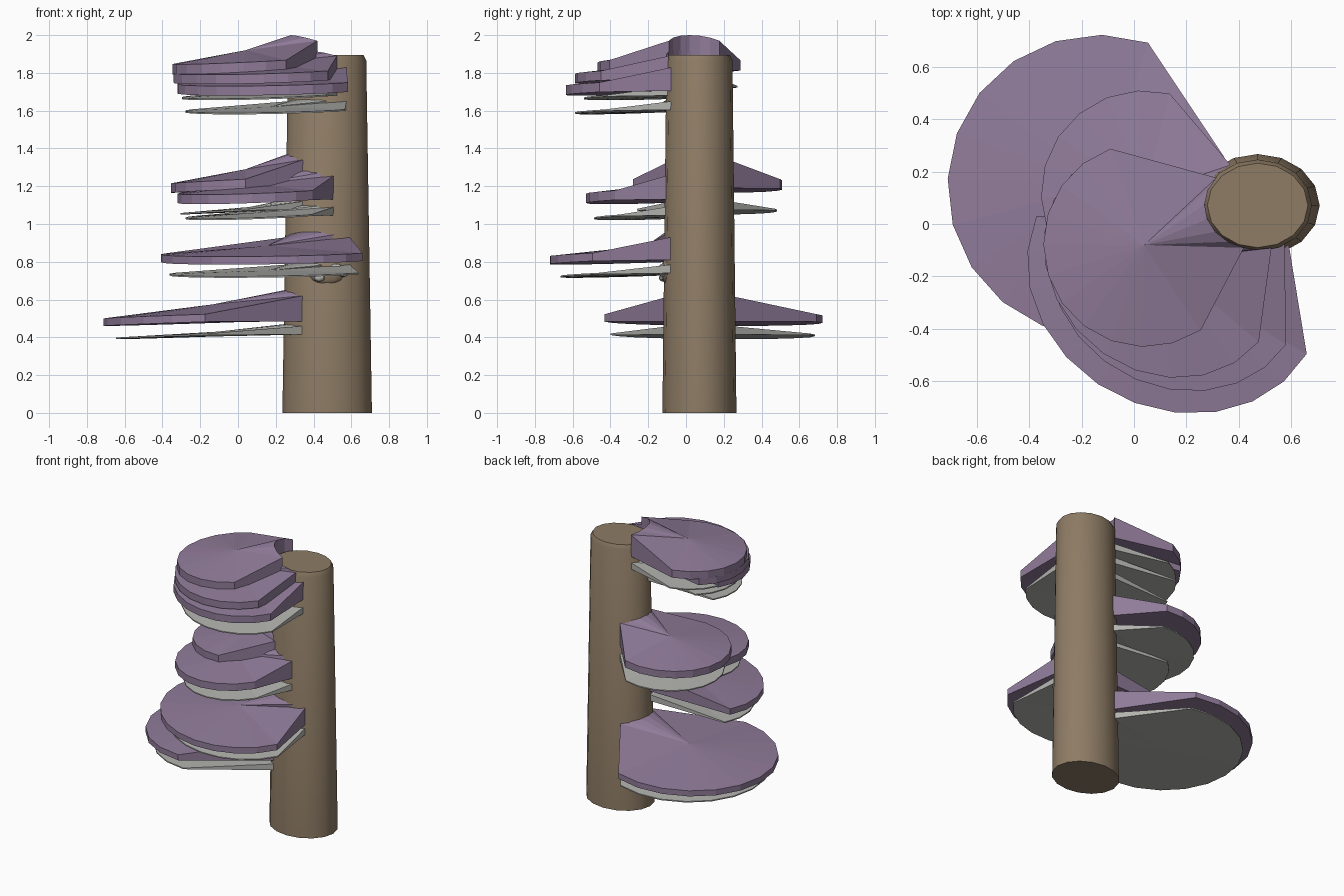
import bpy, bmesh, math
from mathutils import Vector

if "Cube" in bpy.data.objects:
    bpy.data.objects.remove(bpy.data.objects["Cube"])


def material(name, rgb):
    m = bpy.data.materials.new(name)
    m.diffuse_color = (*rgb, 1)
    m.use_nodes = True
    m.node_tree.nodes["Principled BSDF"].inputs["Base Color"].default_value = m.diffuse_color
    return m


BARK = material("brown bark", (0.27, 0.20, 0.13))
CAP = material("purple cap", (0.28, 0.20, 0.32))
PORE = material("pale grey underside", (0.45, 0.45, 0.43))
TRUNK = Vector((0.472, 0.071))


def finish(bm, name, mat, smooth=False):
    bmesh.ops.recalc_face_normals(bm, faces=bm.faces)
    me = bpy.data.meshes.new(name)
    bm.to_mesh(me)
    bm.free()
    me.materials.append(mat)
    ob = bpy.data.objects.new(name, me)
    bpy.context.collection.objects.link(ob)
    if smooth:
        bpy.ops.object.select_all(action='DESELECT')
        ob.select_set(True)
        bpy.context.view_layer.objects.active = ob
        bpy.ops.object.shade_smooth_by_angle(angle=math.radians(35))
    return ob


def trunk():
    # tapered oval log with a small chamfer at the top
    bm = bmesh.new()
    n, rings = 16, []
    for rx, ry, z in [(0.237, 0.196, 0), (0.207, 0.175, 1.865), (0.192, 0.161, 1.895)]:
        rings.append([bm.verts.new((TRUNK.x + rx * math.cos(2 * math.pi * i / n),
                                    TRUNK.y + ry * math.sin(2 * math.pi * i / n), z))
                      for i in range(n)])
    for a, b in zip(rings, rings[1:]):
        for i in range(n):
            bm.faces.new((a[i], a[(i + 1) % n], b[(i + 1) % n], b[i]))
    bm.faces.new(rings[0])
    bm.faces.new(rings[-1])
    finish(bm, "trunk", BARK, True)


def fan(name, mat, centre, axis, a, b, span, trunk_dir, rim_lo, rim_hi, mid_lo, mid_hi,
        arc_lo, arc_hi, drop):
    """Closed wedge: round outer rim, raised collar against the trunk, fanned from its middle."""
    bm = bmesh.new()
    t = math.radians(axis)
    u, v = Vector((math.cos(t), math.sin(t))), Vector((-math.sin(t), math.cos(t)))
    lo, hi = [], []
    n = 11
    for i in range(n + 1):                                   # outer rim
        w = math.radians(span * (2 * i / n - 1))
        p = centre + u * b * math.cos(w) + v * a * math.sin(w)
        lift = 0.02 * (1 - math.cos(w))
        lo.append(bm.verts.new((p.x, p.y, rim_lo + lift)))
        hi.append(bm.verts.new((p.x, p.y, rim_hi + lift)))
    for i in range(7):                                       # collar on the trunk
        s = 1 - i / 3
        w = math.radians(trunk_dir + 57 * s)
        k = 1 - 0.07 * arc_lo
        p = TRUNK + Vector((0.232 * k * math.cos(w), 0.192 * k * math.sin(w)))
        lo.append(bm.verts.new((p.x, p.y, arc_lo)))
        hi.append(bm.verts.new((p.x, p.y, arc_hi - drop * s * s)))
    cl = bm.verts.new((centre.x, centre.y, mid_lo))
    ch = bm.verts.new((centre.x, centre.y, mid_hi))
    m = len(lo)
    for i in range(m):
        j = (i + 1) % m
        bm.faces.new((lo[i], lo[j], hi[j], hi[i]))
        bm.faces.new((hi[i], hi[j], ch))
        bm.faces.new((lo[j], lo[i], cl))
    finish(bm, name, mat)


def bracket(name, x, y, axis, a, b, span, trunk_dir, z, thick, mid, ridge, pore_z):
    c = Vector((x, y))
    fan(name + "_cap", CAP, c, axis, a, b, span, trunk_dir,
        z, z + thick, z + 0.02, mid, z + 0.025, ridge, 0.03)
    t = math.radians(axis)
    c2 = c - Vector((math.cos(t), math.sin(t))) * 0.02       # smaller plate beneath
    fan(name + "_underside", PORE, c2, axis, a * 0.94, b * 0.92, span, trunk_dir,
        pore_z, pore_z + 0.008, pore_z + 0.015, pore_z + 0.04,
        pore_z + 0.025, pore_z + 0.08, 0.01)


trunk()

# shelves from the ground up
bracket("lowest_bracket", -0.13, 0.145, 168.5, 0.577, 0.582, 97, 177, 0.46, 0.04, 0.575, 0.65, 0.39)
bracket("second_bracket", 0.155, -0.21, 243, 0.58, 0.495, 87, 246, 0.785, 0.042, 0.885, 0.96, 0.715)
bracket("middle_lower_bracket", 0.08, -0.13, 225, 0.40, 0.40, 97, 222, 1.105, 0.05, 1.21, 1.285, 1.02)
bracket("middle_upper_bracket", 0.04, 0.115, 173, 0.395, 0.395, 97, 176, 1.165, 0.05, 1.29, 1.37, 1.05)
bracket("top_lower_bracket", 0.16, -0.19, 240, 0.50, 0.43, 87, 243, 1.68, 0.05, 1.78, 1.86, 1.58)
bracket("top_middle_bracket", 0.11, -0.14, 228, 0.48, 0.42, 92, 228, 1.74, 0.05, 1.85, 1.92, 1.655)
bracket("top_bracket", 0.04, -0.08, 206.5, 0.39, 0.385, 97, 198, 1.79, 0.055, 1.92, 2.0, 1.70)


def bump(name, mat, loc, size, seg):
    bm = bmesh.new()
    bmesh.ops.create_uvsphere(bm, u_segments=seg, v_segments=seg // 2 + 1, radius=1)
    bmesh.ops.scale(bm, vec=size, verts=bm.verts)
    bmesh.ops.translate(bm, vec=loc, verts=bm.verts)
    finish(bm, name, mat, True)


# knot on the bark with small pale buds
bump("bark_knot", BARK, (0.47, -0.10, 0.75), (0.10, 0.03, 0.075), 12)
for i, (x, z) in enumerate([(0.43, 0.715), (0.52, 0.77), (0.56, 0.74)]):
    bump(f"bud_{i + 1}", PORE, (x, -0.125, z), (0.03, 0.018, 0.02), 8)
